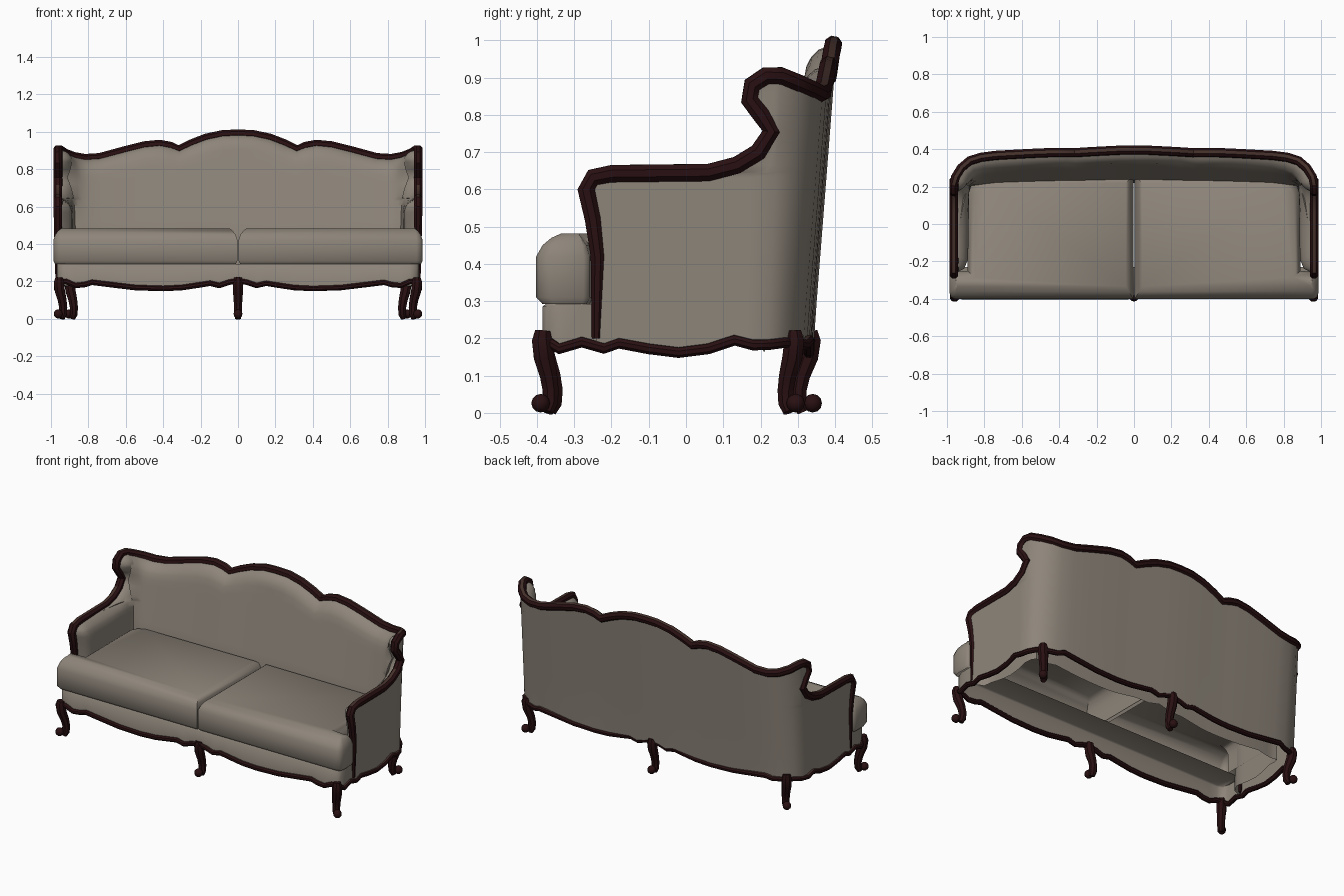
import bpy, bmesh, math
from mathutils import Vector
from mathutils.geometry import intersect_point_line

if "Cube" in bpy.data.objects:
    bpy.data.objects.remove(bpy.data.objects["Cube"])


def material(name, rgb):
    m = bpy.data.materials.new(name)
    m.diffuse_color = (*rgb, 1)
    m.use_nodes = True
    m.node_tree.nodes["Principled BSDF"].inputs["Base Color"].default_value = m.diffuse_color
    return m


FABRIC = material("taupe fabric", (0.27, 0.235, 0.195))
WOOD = material("dark red wood", (0.022, 0.005, 0.006))
WORN = material("brown wood highlight", (0.06, 0.03, 0.024))


def finish(name, verts, faces, mats, angle=40, recalc=False, mirror=False):
    me = bpy.data.meshes.new(name)
    me.from_pydata([tuple(v) for v in verts], [], faces)
    if recalc:
        bm = bmesh.new()
        bm.from_mesh(me)
        bmesh.ops.recalc_face_normals(bm, faces=bm.faces)
        bm.to_mesh(me)
        bm.free()
    for m in mats:
        me.materials.append(m)
    for p in me.polygons:
        p.use_smooth = True
        if len(mats) > 1 and p.normal.z > 0.85:
            p.material_index = 1
    me.set_sharp_from_angle(angle=math.radians(angle))
    ob = bpy.data.objects.new(name, me)
    bpy.context.collection.objects.link(ob)
    if mirror:
        ob.modifiers.new("mirror", 'MIRROR')
    return ob


def grid(name, rows, flip=False):
    n = len(rows[0])
    faces = []
    for k in range(len(rows) - 1):
        for c in range(n - 1):
            f = (k * n + c, k * n + c + 1, (k + 1) * n + c + 1, (k + 1) * n + c)
            faces.append(f[::-1] if flip else f)
    return finish(name, [v for r in rows for v in r], faces, [FABRIC], 60, mirror=True)


def sweep(name, pts, radii, mats, closed=False, sides=8):
    pts = [Vector(p) for p in pts]
    n, verts, faces, u = len(pts), [], [], Vector((1, 0, 0))
    if closed:
        u = Vector((0, 0, 1))
    for i, p in enumerate(pts):
        a = pts[i - 1] if (i or closed) else p
        b = pts[(i + 1) % n] if (i < n - 1 or closed) else p
        t = (b - a).normalized()
        u = (u - t * u.dot(t)).normalized()
        v = t.cross(u)
        for j in range(sides):
            w = 2 * math.pi * (j + 0.5) / sides
            verts.append(p + radii[i] * (math.cos(w) * u + math.sin(w) * v))
    for i in range(n if closed else n - 1):
        for j in range(sides):
            k, m = (i + 1) % n * sides, (j + 1) % sides
            faces.append((i * sides + j, i * sides + m, k + m, k + j))
    if not closed:
        faces += [tuple(range(sides))[::-1], tuple(range((n - 1) * sides, n * sides))]
    return finish(name, verts, faces, mats, recalc=True)


def interp(table, x):
    for (a, fa), (b, fb) in zip(table, table[1:]):
        if x <= b:
            return fa + (fb - fa) * max(0, (x - a) / (b - a))
    return table[-1][1]


def clamp(x):
    return max(0.0, min(1.0, x))


# profiles: front edge of arm and wing (z, y), plan of the back with crest height
EDGE = [(.2, -.24), (.42, -.237), (.52, -.25), (.6, -.268), (.632, -.25), (.642, -.2),
        (.645, .06), (.665, .14), (.70, .20), (.755, .235), (.80, .205), (.84, .172),
        (.88, .178), (.905, .215)]
PLAN = [(.955, .25, .905), (.925, .30, .885), (.88, .34, .868), (.82, .36, .857),
        (.74, .37, .862), (.6, .375, .90), (.5, .378, .925), (.42, .38, .933),
        (.36, .38, .922), (.315, .381, .904), (.25, .383, .935), (.17, .385, .966),
        (.08, .388, .985), (0, .388, .988)]
# scalloped bottom edges
FRONT_Z = [(0, .205), (.05, .195), (.1, .178), (.15, .19), (.2, .182), (.3, .167), (.4, .162),
           (.55, .167), (.7, .185), (.78, .195), (.82, .183), (.87, .178), (.92, .2)]
SIDE_Z = [(-.385, .2), (-.34, .172), (-.28, .19), (-.22, .173), (-.18, .187), (-.1, .172),
          (-.02, .162), (.06, .172), (.13, .195), (.18, .182), (.25, .185), (.29, .2)]


def rail_z(x, y):
    return interp(SIDE_Z, y) if abs(x) > .9 else interp(FRONT_Z, abs(x))


def lean(x, y, z):
    # the back leans rearward toward the top
    return Vector((x, y - .055 * (1 - (z - .2) / .7) * clamp((y - .1) / .25), z))


FRAME = [lean(.963, y, z) for z, y in EDGE] + [lean(*p) for p in PLAN]


def edge_distance(p):
    best = 9
    for a, b in zip(FRAME, FRAME[1:]):
        q, f = intersect_point_line(p, a, b)
        best = min(best, (p - (a + (b - a) * clamp(f))).length)
    return best


def shell_rows(inner):
    rows = []
    levels = sorted([z for z, _ in EDGE] + [.3, .48, .57, .615, .73, .86, .895])
    for zk in levels:
        y0 = interp(EDGE, zk)
        cols = []
        for i in range(9):
            f = (i / 9) ** 1.3
            cols.append((.963 + (.955 - .963) * f, y0 + (.25 - y0) * f, .905))
        cols += PLAN
        row = []
        for i, (x, y, top) in enumerate(cols):
            z = zk if zk <= .62 else .62 + (zk - .62) * (top - .62) / .285
            p = lean(x, y, z)
            nrm = Vector((-1, 0, 0))
            if i >= 9:
                a, b = cols[i - 1], cols[min(i + 1, len(cols) - 1)]
                nrm = Vector((a[1] - b[1], b[0] - a[0], 0)).normalized()
            if i == len(cols) - 1:
                nrm = Vector((0, -1, 0))
            if inner:
                w = clamp((y - .2) / .15)
                thick = .075 * (1 - w) + w * (.115 - .045 * clamp((z - .48) / .42))
                g = 1 - clamp(edge_distance(p) / .08)
                p = p + nrm * thick * math.sqrt(1 - g * g)
            else:
                p = p - nrm * .01
            if zk == .2:
                p.z = rail_z(x, p.y)
            row.append(p)
        rows.append(row)
    return rows


# upholstered outer shell and padded inner shell
grid("outer_upholstery", shell_rows(False))
grid("inner_padding", shell_rows(True), flip=True)

# front seat panel with a ledge under the cushions
plan = [(.968, -.24), (.968, -.28), (.968, -.34), (.955, -.375), (.92, -.385)]
plan += [(x, -.385) for x, _ in reversed(FRONT_Z[:-1])]
grid("front_panel", [[(x, y, rail_z(x, y)) for x, y in plan], [(x, y, .285) for x, y in plan],
                     [(x, y + .008, .292) for x, y in plan],
                     [(min(x, .95), -.23, .292) for x, y in plan]], flip=True)


# carved wooden frame over arms, wings and crest
def flip_x(pts):
    return [Vector((-p[0], p[1], p[2])) for p in reversed(pts)]


r = [.014 + .011 * clamp((p.z - .2) / .38) for p in FRAME]
sweep("top_frame", FRAME + flip_x(FRAME[:-1]), r + r[:-1][::-1], [WOOD, WORN])

# scalloped bottom rail all around
base = [(x, -.388) for x, _ in FRONT_Z] + [(.957, -.375)]
base += [(.97, y) for y, _ in SIDE_Z[1:10]]
base += [(.958, .225), (.93, .26), (.89, .293), (.82, .318)]
base += [(x, .33) for x, _ in reversed(FRONT_Z[:-3])]
half = [Vector((x, y, rail_z(x, y))) for x, y in base]
loop = half + flip_x(half[1:-1])
sweep("bottom_rail", loop, [.015] * len(loop), [WOOD, WORN], closed=True)

# curved legs with scroll feet
LEG = [(.22, .012, .022), (.195, .015, .029), (.15, .008, .029), (.10, -.01, .025),
       (.06, -.018, .023), (.025, -.016, .022), (.002, -.006, .016)]


def leg(name, x, y, dx, dy):
    d = Vector((dx, dy, 0)).normalized()
    sweep(name, [Vector((x, y, z)) + d * o for z, o, _ in LEG], [q for *_, q in LEG], [WOOD])
    bm = bmesh.new()
    bmesh.ops.create_uvsphere(bm, u_segments=10, v_segments=6, radius=.025)
    bmesh.ops.translate(bm, verts=bm.verts, vec=Vector((x, y, .026)) + d * .02)
    bm.verts.index_update()
    finish(name + "_scroll", [v.co.copy() for v in bm.verts],
           [[v.index for v in f.verts] for f in bm.faces], [WOOD])
    bm.free()


for s, side in ((1, "right"), (-1, "left")):
    leg("front_leg_" + side, s * .947, -.376, s, -1)
    leg("rear_leg_" + side, s * .89, .28, s, 1)
leg("front_leg_middle", 0, -.37, 0, -1)
leg("rear_leg_middle", 0, .32, 0, 1)

# T-shaped seat cushions, hollow underneath
OUTLINE = [Vector(p) for p in ((.003, -.402), (.955, -.402), (.978, -.392), (.987, -.365),
                               (.987, -.275), (.975, -.258), (.89, -.25), (.89, .17),
                               (.86, .225), (.8, .255), (.003, .26))]
RINGS = [(.01, .292), (0, .31), (0, .42), (.01, .45), (.024, .47), (.04, .482)]


def inset(poly, d):
    out = []
    for i, p in enumerate(poly):
        e1 = (p - poly[i - 1]).normalized()
        e2 = (poly[(i + 1) % len(poly)] - p).normalized()
        n1, n2 = Vector((-e1.y, e1.x)), Vector((-e2.y, e2.x))
        q = p + d * (n1 + n2) / (1 + n1.dot(n2))
        if p.y < -.36:
            q.y += .7 * d
        out.append(q)
    return out


n = len(OUTLINE)
verts = [(q.x, q.y, z) for d, z in RINGS for q in inset(OUTLINE, d)]
faces = [(k * n + j, k * n + (j + 1) % n, (k + 1) * n + (j + 1) % n, (k + 1) * n + j)
         for k in range(len(RINGS) - 1) for j in range(n)]
faces.append(tuple(range((len(RINGS) - 1) * n, len(RINGS) * n)))
cushion = finish("seat_cushions", verts, faces, [FABRIC], 50, mirror=True)
cushion.modifiers["mirror"].use_mirror_merge = False
